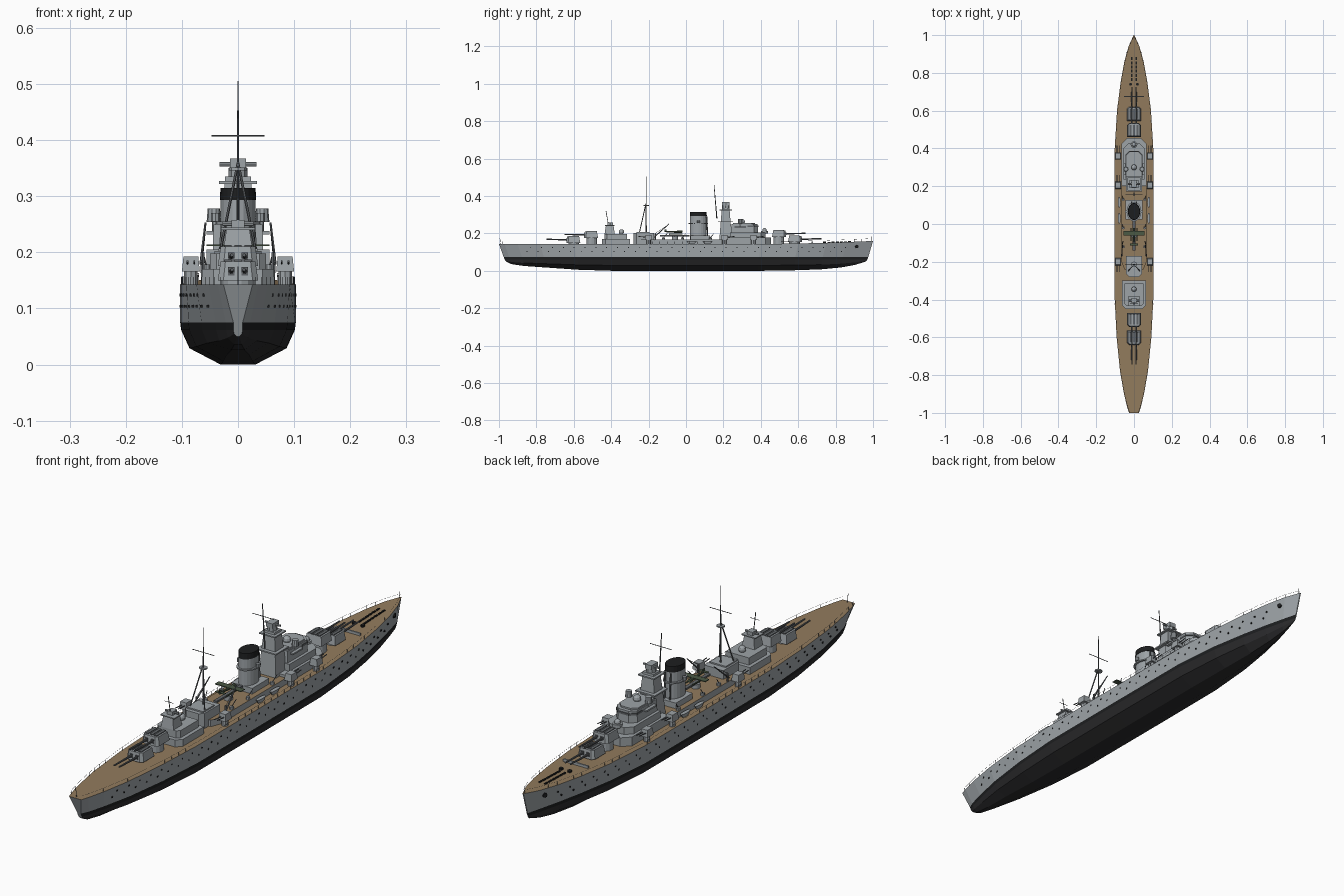
import bpy, bmesh, math
from mathutils import Vector

if "Cube" in bpy.data.objects:
    bpy.data.objects.remove(bpy.data.objects["Cube"])


def material(name, rgb):
    m = bpy.data.materials.new(name)
    m.diffuse_color = (*rgb, 1)
    m.use_nodes = True
    m.node_tree.nodes["Principled BSDF"].inputs["Base Color"].default_value = m.diffuse_color
    return m


GREY = material("grey_paint", (0.34, 0.37, 0.39))
DARK = material("dark_grey", (0.12, 0.13, 0.14))
BLACK = material("black_paint", (0.012, 0.013, 0.014))
BOTTOM = material("bottom_paint", (0.025, 0.025, 0.027))
WOOD = material("deck_wood", (0.29, 0.2, 0.11))
GREEN = material("plane_green", (0.07, 0.1, 0.06))


def finish(name, bm, *mats):
    bmesh.ops.recalc_face_normals(bm, faces=bm.faces)
    me = bpy.data.meshes.new(name)
    bm.to_mesh(me)
    bm.free()
    for m in mats:
        me.materials.append(m)
    ob = bpy.data.objects.new(name, me)
    bpy.context.collection.objects.link(ob)
    return ob


def solid(name, pts, z0, z1, top=1.0, mat=GREY, roof=None):
    """Upright prism over an outline, the top scaled about the centre."""
    bm = bmesh.new()
    c = sum((Vector(p) for p in pts), Vector((0, 0))) / len(pts)
    lo = [bm.verts.new((*p, z0)) for p in pts]
    hi = [bm.verts.new((*(c + (Vector(p) - c) * top), z1)) for p in pts]
    n = len(pts)
    for i in range(n):
        j = (i + 1) % n
        bm.faces.new((lo[i], lo[j], hi[j], hi[i]))
    bm.faces.new(lo)
    bm.faces.new(hi).material_index = 1 if roof else 0
    return finish(name, bm, mat, *([roof] if roof else []))


def rect(x, y, hx, hy):
    return [(x - hx, y - hy), (x + hx, y - hy), (x + hx, y + hy), (x - hx, y + hy)]


def cham(hx, y0, y1, c):
    """Centred outline with cut front corners at the y1 end."""
    d = math.copysign(c, y1 - y0)
    return [(-hx, y0), (hx, y0), (hx, y1 - d), (hx - c, y1), (c - hx, y1), (-hx, y1 - d)]


def oval(x, y, rx, ry, n=12):
    return [(x + rx * math.cos(t * math.tau / n), y + ry * math.sin(t * math.tau / n)) for t in range(n)]


def rod(name, a, b, r=0.002, r2=None, mat=DARK, n=6):
    a, b = Vector(a), Vector(b)
    bm = bmesh.new()
    bmesh.ops.create_cone(bm, cap_ends=True, segments=n, radius1=r, radius2=r if r2 is None else r2, depth=(b - a).length)
    bm.transform((b - a).to_track_quat('Z', 'Y').to_matrix().to_4x4())
    bmesh.ops.translate(bm, verts=bm.verts, vec=(a + b) / 2)
    return finish(name, bm, mat)


def ball(name, p, r):
    bm = bmesh.new()
    bmesh.ops.create_uvsphere(bm, u_segments=10, v_segments=6, radius=r)
    bmesh.ops.translate(bm, verts=bm.verts, vec=p)
    return finish(name, bm, GREY)


# Hull stations: y, deck half-width, waterline ratio, keel height
ST = [(-1, .026, .32, .05), (-.97, .036, .6, .036), (-.9, .053, .75, .026), (-.78, .074, .88, .018),
      (-.6, .092, .96, .006), (-.4, .102, 1, 0), (0, .103, 1, 0), (.4, .102, 1, 0), (.6, .09, .94, .003),
      (.75, .071, .84, .008), (.86, .051, .72, .018), (.94, .029, .6, .032), (1, .002, 1, .05)]


def deck_z(y):
    return .143 + .017 * max(0, (y - .3) / .7) ** 2


def half_width(y, z=.145):
    for a, b in zip(ST, ST[1:]):
        if a[0] <= y <= b[0]:
            t, k = (y - a[0]) / (b[0] - a[0]), (.145 - z) / .07
            wa, wb = (s[1] * (1 - k + k * s[2]) for s in (a, b))
            return wa + (wb - wa) * t


bm, rings = bmesh.new(), []
for y, w, r, zk in ST:
    half = [(w, deck_z(y), 1), (w * r, .075, .975), (w * r * .985, .062, .97),
            (w * r * .84, zk + .029 * (1 - zk / .06), .966), (w * r * .3, zk, .962)]
    rings.append([bm.verts.new((x, y * f, z)) for x, z, f in half] +
                 [bm.verts.new((-x, y * f, z)) for x, z, f in reversed(half)])
BAND = [0, 1, 2, 2, 2, 2, 2, 1, 0, 3]
for a, b in zip(rings, rings[1:]):
    for i in range(10):
        j = (i + 1) % 10
        bm.faces.new((a[i], a[j], b[j], b[i])).material_index = BAND[i]
for ring in (rings[0], rings[-1]):
    bm.faces.new(ring)
finish("hull", bm, GREY, BLACK, BOTTOM, WOOD)

# Portholes, hawse plates and deck-edge rails
for s in (-1, 1):
    bm = bmesh.new()
    for row, z in enumerate((.104, .124)):
        for k in range(30):
            y = -.85 + k * .058 + row * .02
            g = bmesh.ops.create_cube(bm, size=.005)["verts"]
            bmesh.ops.translate(bm, verts=g, vec=(s * (half_width(y, z) - .001), y, z))
    finish("portholes", bm, BLACK)
    w = half_width(.915, .13)
    rod("hawse_plate", (s * (w - .008), .91, .13), (s * (w + .003), .915, .13), .009, mat=BLACK, n=8)
    edge = [(s * (v[1] - .002), v[0] * .998, deck_z(v[0]) + .013) for v in ST]
    for a, b in zip(edge, edge[1:]):
        rod("rail_wire", a, b, .0004, n=3)
    for k in range(49):
        y = -.98 + k * .04
        x, z = s * (half_width(y) - .002), deck_z(y)
        rod("rail_post", (x, y, z), (x, y, z + .013), .0005, n=3)
    # Anchor gear and breakwater
    for k in range(6):
        solid("chain", rect(s * .012, .765 + k * .022, .003, .008), .145, deck_z(.78 + k * .02) + .004, mat=BLACK)
    solid("capstan", oval(s * .018, .74, .008, .008, 8), .14, .157, mat=BLACK)
solid("breakwater", rect(0, .675, .053, .003), .14, .158)
rod("jackstaff", (0, .99, .155), (0, .99, .185), .001)
rod("ensign_staff", (0, -.99, .14), (0, -.995, .175), .001)


# Main twin turrets on barbettes
def turret(y, z, d):
    solid("barbette", oval(0, y, .029, .029, 14), .135, z)
    solid("main_turret", cham(.036, y - d * .035, y + d * .04, .01), z, z + .034, .86)
    for k in (-.018, 0, .018):
        solid("turret_roof_strip", rect(k, y, .006, .028), z + .03, z + .037, mat=DARK)
    for s in (-1, 1):
        solid("gun_port", rect(s * .012, y + d * .035, .006, .006), z + .009, z + .024, mat=DARK)
        rod("main_gun", (s * .012, y + d * .03, z + .016), (s * .011, y + d * .145, z + .019), .0045, .003, n=8)


for y, z, d in ((.58, .153, 1), (.495, .182, 1), (-.6, .15, -1), (-.505, .176, -1)):
    turret(y, z, d)

# Secondary mounts along the sides
for s in (-1, 1):
    for y, d in ((.36, 1), (.205, 1), (-.2, -1)):
        x = s * .084
        solid("secondary_base", oval(x, y, .012, .012, 8), .14, .168)
        solid("secondary_mount", rect(x, y, .016, .019), .166, .193, .82)
        for k in (-.006, .006):
            rod("secondary_gun", (x + k, y + d * .012, .18), (x + k, y + d * .055, .184), .002)

# Long deckhouse with planked roof
solid("long_deckhouse", [(-.066, -.2), (-.05, -.24), (.05, -.24), (.066, -.2), (.066, .2), (-.066, .2)],
      .14, .168, roof=WOOD)

# Forward bridge, in stacked tiers
solid("bridge_base", cham(.066, .2, .455, .03), .14, .178)
solid("bridge_tier_one", cham(.056, .235, .425, .025), .178, .205)
solid("bridge_tier_two", cham(.045, .24, .385, .022), .205, .25, .97)
solid("bridge_wing_platform", rect(0, .29, .056, .03), .232, .238)
solid("bridge_roof", cham(.04, .25, .37, .02), .25, .256)
solid("bridge_windows", cham(.0455, .33, .387, .022), .234, .242, mat=DARK)
solid("conning_tower", oval(0, .42, .018, .018), .2, .213)
ball("forward_director", (0, .42, .217), .012)
ball("bridge_director", (0, .3, .262), .015)
for s in (-1, 1):
    rod("side_director_post", (s * .04, .29, .235), (s * .04, .29, .262), .006, mat=GREY, n=8)
    solid("side_director", oval(s * .043, .29, .013, .013, 10), .254, .278, .85)

# Foremast tower with rangefinder
solid("tower", rect(0, .212, .038, .034), .165, .335, .6)
solid("tower_platform", rect(0, .212, .034, .034), .322, .327)
solid("tower_lower_platform", rect(0, .212, .042, .04), .26, .265)
solid("director_base", oval(0, .212, .017, .02, 8), .335, .35)
solid("director_head", rect(0, .212, .014, .02), .35, .367)
rod("rangefinder", (-.033, .214, .357), (.033, .214, .357), .004, mat=GREY, n=8)
rod("foremast", (0, .165, .28), (0, .15, .458), .003, .0015)
rod("foremast_yard", (-.046, .154, .408), (.046, .154, .408), .0014)

# Funnel with dark cap
solid("funnel_house", rect(0, .075, .045, .052), .165, .19)
solid("funnel", oval(0, .066, .032, .045, 20), .165, .297, .97)
solid("funnel_cap", oval(0, .066, .0325, .0455, 20), .293, .315, .96, BLACK)
solid("funnel_platform", oval(0, .066, .039, .052, 16), .25, .255)
for s in (-1, 1):
    rod("steam_pipe", (s * .012, .116, .17), (s * .012, .111, .29), .003)
    solid("searchlight", oval(s * .04, .066, .008, .008, 8), .255, .27)
    # Ship's boats
    for y in (.03, .115):
        solid("boat", oval(s * .078, y, .008, .03, 10), .16, .145, .6)
    # Boat cranes
    rod("crane_post", (s * .063, -.165, .165), (s * .063, -.165, .2), .004)
    rod("crane_jib", (s * .066, -.17, .18), (s * .058, -.09, .252), .003, .002)
    rod("crane_stay", (s * .063, -.165, .2), (s * .058, -.09, .25), .0008)
    # Light guns
    for y in (.13, -.02, -.12):
        solid("light_gun_base", oval(s * .057, y, .008, .008, 8), .165, .178)
        rod("light_gun", (s * .057, y, .178), (s * .063, y + .02, .2), .0015)

# Catapult and seaplane
solid("catapult_base", oval(0, -.06, .016, .016), .165, .185)
solid("catapult", rect(0, -.06, .007, .08), .185, .192, mat=DARK)
rod("plane_body", (0, -.115, .21), (0, -.02, .208), .003, .007, GREEN, 8)
solid("plane_wing", rect(0, -.05, .056, .012), .211, .214, mat=GREEN)
solid("plane_tail", rect(0, -.108, .02, .006), .211, .213, mat=GREEN)
solid("plane_fin", rect(0, -.11, .001, .006), .21, .222, mat=GREEN)
for s in (-1, 1):
    rod("plane_float", (s * .015, -.09, .196), (s * .015, -.02, .197), .003, mat=GREEN)

# Mainmast house and tripod mainmast
solid("mainmast_house", cham(.042, -.17, -.28, .015), .14, .202)
solid("mainmast_house_roof", rect(0, -.23, .035, .035), .202, .207)
rod("mainmast", (0, -.213, .2), (0, -.213, .505), .0035, .001)
for s in (-1, 1):
    rod("mainmast_leg", (s * .032, -.25, .2), (0, -.214, .36), .0025)
solid("mainmast_top", oval(0, -.213, .016, .014, 8), .346, .351)
rod("mainmast_yard", (-.047, -.213, .408), (.047, -.213, .408), .0014)

# After superstructure with control tower
solid("aft_house", cham(.064, -.3, -.45, .02), .14, .17)
solid("aft_house_upper", cham(.05, -.315, -.435, .012), .17, .198)
ball("aft_director", (0, -.345, .208), .014)
solid("aft_tower", rect(0, -.408, .027, .027), .198, .243, .75)
solid("aft_tower_platform", rect(0, -.408, .03, .026), .24, .244)
rod("aft_rangefinder", (-.028, -.405, .251), (.028, -.405, .251), .004, mat=GREY, n=8)
solid("aft_director_head", rect(0, -.405, .012, .014), .244, .258)
rod("aft_pole", (0, -.415, .25), (0, -.428, .32), .0016)
rod("aft_pole_yard", (-.02, -.423, .295), (.02, -.423, .295), .001)
